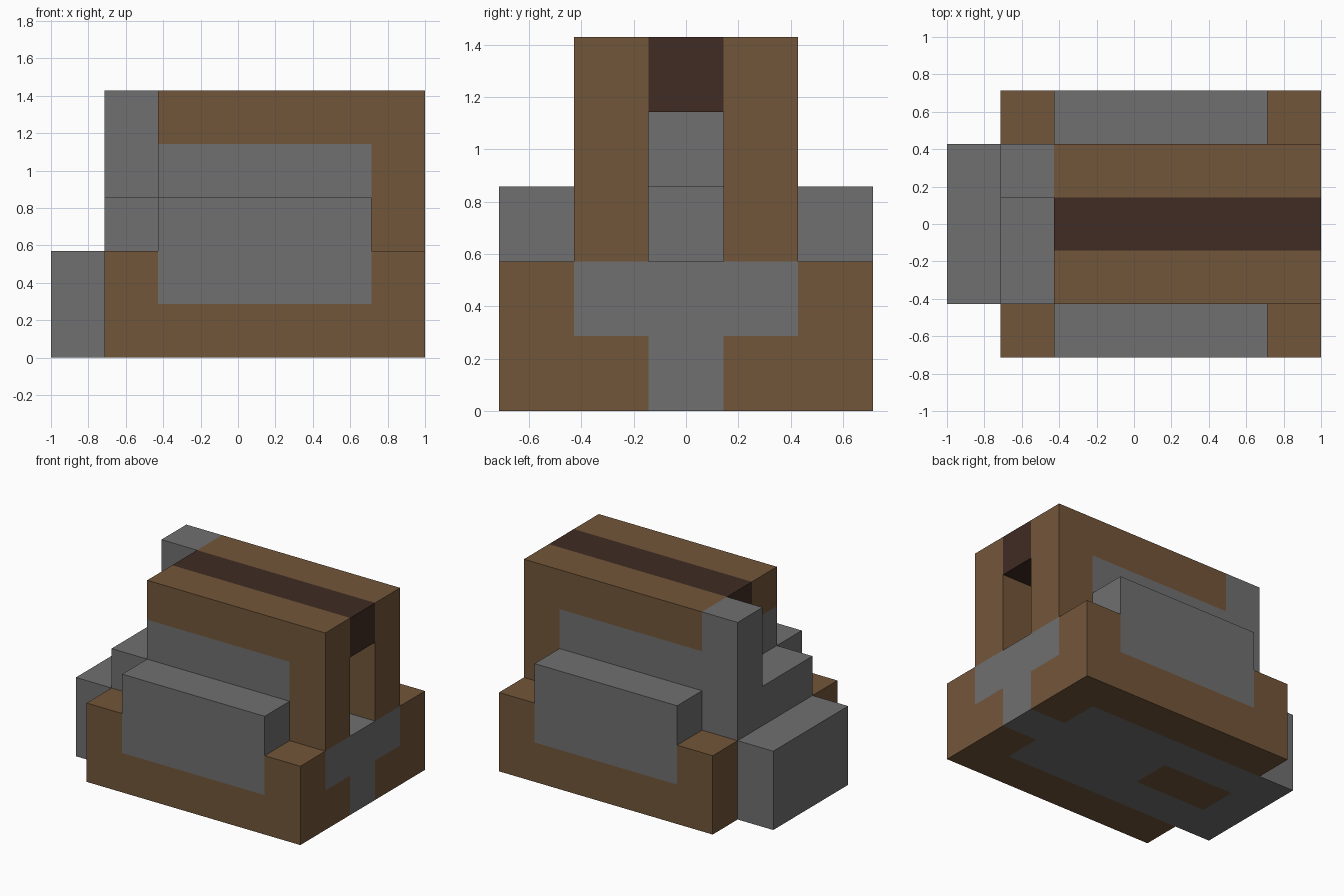
import bpy
import bmesh
from mathutils import Vector

old = bpy.data.objects.get("Cube")
if old:
    bpy.data.objects.remove(old, do_unlink=True)

# The body is laid out on a block grid: seven long, five deep, five high
CELL = 2 / 7
DEPTH = 5
ORIGIN = Vector((3.5, 2.5, 0))


def material(name, r, g, b):
    m = bpy.data.materials.new(name)
    m.use_nodes = True
    m.diffuse_color = (r, g, b, 1)
    bsdf = m.node_tree.nodes["Principled BSDF"]
    bsdf.inputs["Base Color"].default_value = (r, g, b, 1)
    bsdf.inputs["Roughness"].default_value = 0.9
    return m


stone = material("stone grey", 0.162, 0.162, 0.162)
brown = material("wood brown", 0.171, 0.093, 0.042)
dark = material("dark brown", 0.051, 0.025, 0.017)


def block(name, mat, low, high):
    """Box between two grid corners."""
    low, high = Vector(low), Vector(high)
    size, mid = (high - low) * CELL, ((low + high) / 2 - ORIGIN) * CELL
    bm = bmesh.new()
    bmesh.ops.create_cube(bm, size=1)
    bmesh.ops.scale(bm, vec=size, verts=bm.verts)
    mesh = bpy.data.meshes.new(name)
    bm.to_mesh(mesh)
    bm.free()
    mesh.materials.append(mat)
    obj = bpy.data.objects.new(name, mesh)
    obj.location = mid
    bpy.context.collection.objects.link(obj)


def pair(name, mat, low, high):
    """Front box and its mirror image at the back."""
    block("front_" + name, mat, low, high)
    block("back_" + name, mat, (low[0], DEPTH - high[1], low[2]),
          (high[0], DEPTH - low[1], high[2]))


# Base with brown plinths, corner posts and grey side blocks
pair("plinth", brown, (1, 0, 0), (7, 1, 1))
pair("plinth_return", brown, (6, 1, 0), (7, 2, 1))
pair("tail_post", brown, (1, 0, 1), (2, 1, 2))
pair("mouth_post", brown, (6, 0, 1), (7, 1, 2))
pair("side_block", stone, (2, 0, 1), (6, 1, 3))

# Stone core, with a brown panel let into the underside
pair("core", stone, (0, 1, 0), (6, 2, 2))
block("core_tail", stone, (0, 2, 0), (1, 3, 2))
block("underside_panel", brown, (1, 2, 0), (3, 3, 1))
block("core_keel", stone, (3, 2, 0), (7, 3, 1))
block("tunnel_floor", stone, (1, 2, 1), (6, 3, 2))
block("tunnel_sill", stone, (6, 1, 1), (7, 4, 2))

# Upper walls either side of the tunnel
pair("wall", stone, (2, 1, 2), (6, 2, 4))
pair("wall_cap", brown, (2, 1, 4), (6, 2, 5))
pair("jamb", brown, (6, 1, 2), (7, 2, 5))
block("tunnel_end_wall", stone, (2, 2, 3), (3, 3, 4))
block("roof_beam", dark, (2, 2, 4), (7, 3, 5))

# Stepped tail and chimney
block("tail_step", stone, (1, 1, 2), (2, 4, 3))
block("chimney", stone, (1, 3, 3), (2, 4, 5))
